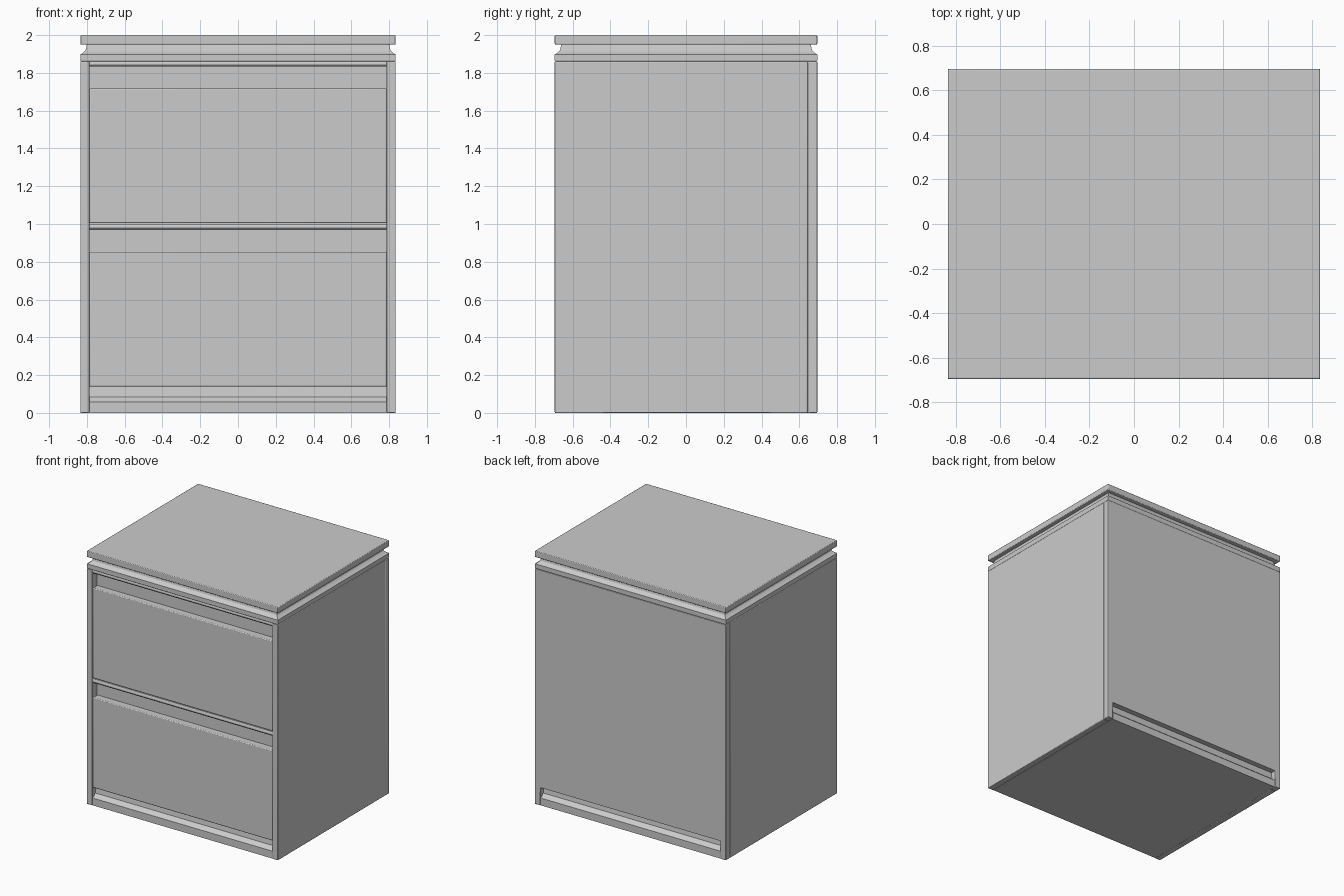
import bpy, bmesh
from mathutils import Vector

if "Cube" in bpy.data.objects:
    bpy.data.objects.remove(bpy.data.objects["Cube"])

W, D = 0.835, 0.695      # half width, half depth
IN = 0.787               # inner half width between the side panels


def finish(name, bm, bevel=0.004):
    bmesh.ops.recalc_face_normals(bm, faces=bm.faces)
    me = bpy.data.meshes.new(name)
    bm.to_mesh(me)
    bm.free()
    ob = bpy.data.objects.new(name, me)
    bpy.context.collection.objects.link(ob)
    if bevel:
        m = ob.modifiers.new("bevel", 'BEVEL')
        m.width, m.segments, m.limit_method = bevel, 2, 'ANGLE'
    bpy.context.view_layer.objects.active = ob
    ob.select_set(True)
    bpy.ops.object.shade_smooth_by_angle()
    ob.select_set(False)
    return ob


def prism(name, pts, axis, a, b, bevel=0.004):
    """Extrude a profile along x (points are y,z) or y (points are x,z)."""
    bm = bmesh.new()
    co = (lambda p: (a, p[0], p[1])) if axis == 'x' else (lambda p: (p[0], a, p[1]))
    f = bm.faces.new([bm.verts.new(co(p)) for p in pts])
    ext = bmesh.ops.extrude_face_region(bm, geom=[f])
    off = Vector((b - a, 0, 0)) if axis == 'x' else Vector((0, b - a, 0))
    bmesh.ops.translate(bm, vec=off, verts=[v for v in ext['geom'] if isinstance(v, bmesh.types.BMVert)])
    return finish(name, bm, bevel)


def box(name, x0, x1, y0, y1, z0, z1, bevel=0.004):
    return prism(name, [(y0, z0), (y1, z0), (y1, z1), (y0, z1)], 'x', x0, x1, bevel)


def stack(name, levels, bevel=0):
    """Loft of rectangles given as (inset, z)."""
    bm = bmesh.new()
    rings = [[bm.verts.new((sx * (W - i), sy * (D - i), z))
              for sx, sy in ((-1, -1), (1, -1), (1, 1), (-1, 1))] for i, z in levels]
    for lo, hi in zip(rings, rings[1:]):
        for k in range(4):
            bm.faces.new((lo[k], lo[k - 1], hi[k - 1], hi[k]))
    bm.faces.new(rings[0])
    bm.faces.new(rings[-1])
    return finish(name, bm, bevel)


# Top slab and the grooved trim under it
box("top_slab", -W, W, -D, D, 1.95, 2.0, 0.005)
stack("top_trim", [(0.004, 1.86), (0, 1.866), (0, 1.898), (0.012, 1.904), (0.028, 1.92), (0.035, 1.95)])

# Side panels
for side, s in (("left", -1), ("right", 1)):
    x0, x1 = sorted((s * IN, s * W))
    box(side + "_panel", x0, x1, -D, 0.643, 0, 1.86)

# Back panel, notched at the foot
prism("back_panel", [(-W, 0), (-IN, 0), (-IN, 0.14), (IN, 0.14), (IN, 0), (W, 0), (W, 1.86), (-W, 1.86)],
      'y', 0.643, D)

# Base with a coved step at front and back
half = [(D - 0.005, 0), (D - 0.005, 0.058), (0.677, 0.064), (0.657, 0.085), (0.65, 0.14)]
prism("plinth", half + [(-y, z) for y, z in reversed(half)], 'x', -IN, IN, 0)

# Drawers: front face, recessed finger grip above, rail over the grip
for name, z in (("lower", 0.14), ("upper", 1.005)):
    box(name + "_drawer_front", -IN, IN, -D + 0.005, -0.63, z, z + 0.712, 0.006)
    box(name + "_drawer_grip", -IN, IN, -0.635, -0.61, z, z + 0.86, 0)
    zr = z + 0.828
    prism(name + "_rail", [(-0.63, zr), (-D + 0.008, zr), (-D, zr + 0.01), (-D, zr + 0.022),
                           (-D + 0.006, zr + 0.033), (-0.63, zr + 0.033)], 'x', -IN, IN, 0)
